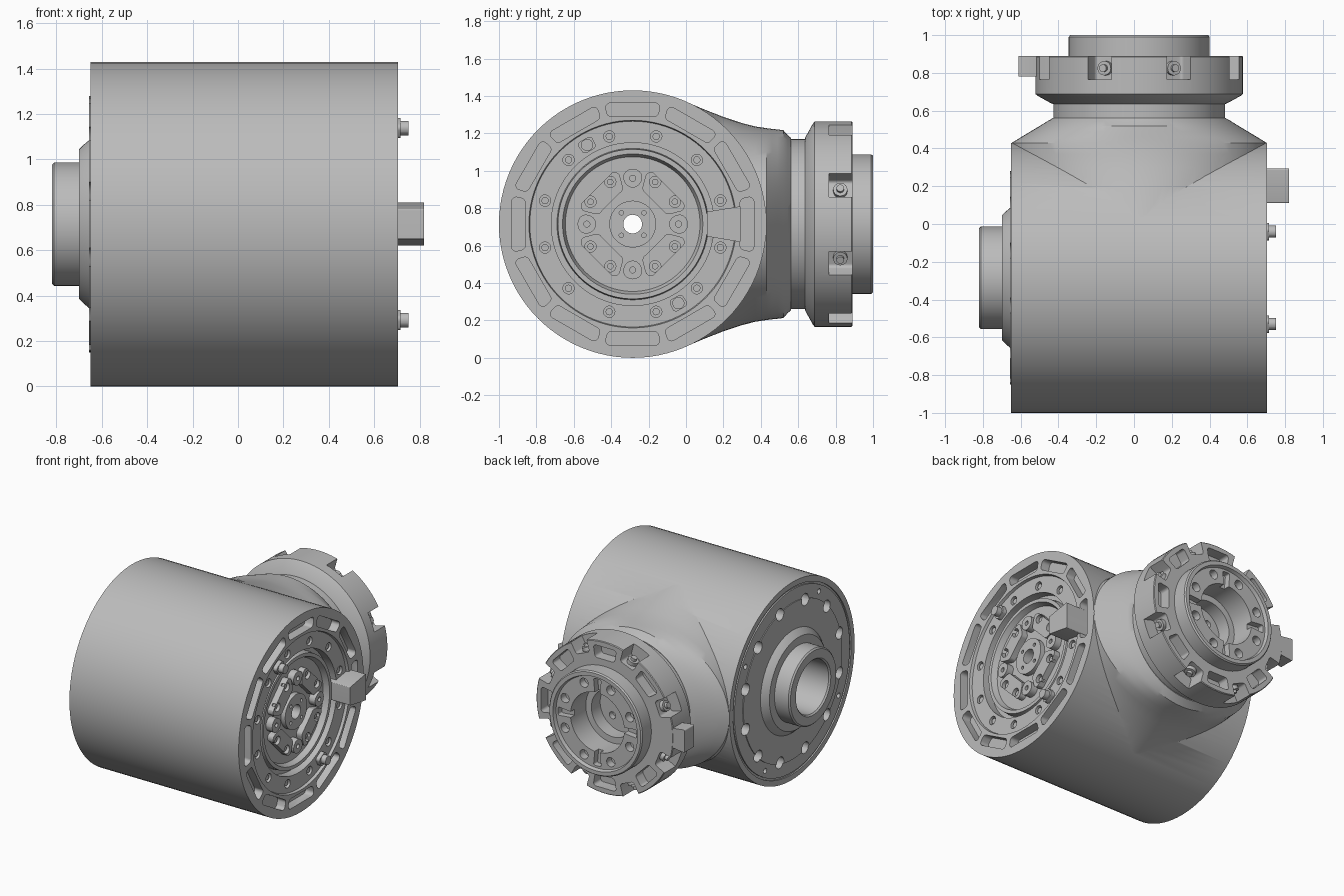
import bpy, bmesh
from math import cos, sin, pi, radians
from mathutils import Matrix, Vector

cube = bpy.data.objects.get("Cube")
if cube:
    bpy.data.objects.remove(cube, do_unlink=True)

grey = bpy.data.materials.new("machined_grey")
grey.use_nodes = True
COLOUR = (0.5, 0.5, 0.5, 1)
grey.diffuse_color = COLOUR
grey.node_tree.nodes["Principled BSDF"].inputs["Base Color"].default_value = COLOUR

CX, CY, CZ = 0.0275, -0.285, 0.715   # centres of the two crossing axes


def place(axis, p, q, h):
    """Point p, q across the axis and h along it."""
    return Vector((h, CY + p, CZ + q)) if axis == "X" else Vector((CX + p, h, CZ + q))


def finish(name, bm):
    bmesh.ops.recalc_face_normals(bm, faces=bm.faces)
    mesh = bpy.data.meshes.new(name)
    bm.to_mesh(mesh)
    bm.free()
    mesh.materials.append(grey)
    ob = bpy.data.objects.new(name, mesh)
    bpy.context.collection.objects.link(ob)
    return ob


def lathe(name, axis, profile, steps=96):
    bm = bmesh.new()
    verts = [bm.verts.new(place(axis, r, 0, h)) for r, h in profile]
    edges = [bm.edges.new(pair) for pair in zip(verts, verts[1:])]
    bmesh.ops.spin(bm, geom=verts + edges, cent=place(axis, 0, 0, 0),
                   axis=(1, 0, 0) if axis == "X" else (0, 1, 0),
                   angle=2 * pi, steps=steps)
    bmesh.ops.remove_doubles(bm, verts=bm.verts, dist=0.0005)
    return finish(name, bm)


def pad(bm, axis, radius, half_r, angle, half_s, corner, low, high):
    """Prism with a rounded outline, bent around the axis."""
    outline = []
    for k, (su, sv) in enumerate(((1, 1), (-1, 1), (-1, -1), (1, -1))):
        for j in range(6):
            t = k * pi / 2 + j * pi / 10
            u = su * (half_r - corner) + corner * cos(t)
            v = sv * (half_s - corner) + corner * sin(t)
            a = radians(angle) + v / radius
            outline.append(((radius + u) * cos(a), (radius + u) * sin(a)))
    bottom = [bm.verts.new(place(axis, p, q, low)) for p, q in outline]
    top = [bm.verts.new(place(axis, p, q, high)) for p, q in outline]
    bmesh.ops.remove_doubles(bm, verts=bottom + top, dist=0.00001)
    bottom = [v for v in bottom if v.is_valid]
    top = [v for v in top if v.is_valid]
    bm.faces.new(bottom)
    bm.faces.new(top)
    n = len(top)
    for i in range(n):
        j = (i + 1) % n
        bm.faces.new((bottom[i], bottom[j], top[j], top[i]))


def disc(bm, axis, radius, angle, size, low, high):
    pad(bm, axis, radius, size, angle, size, size * 0.98, low, high)


def combine(target, other, operation):
    mod = target.modifiers.new(operation, "BOOLEAN")
    mod.operation = operation
    mod.solver = "EXACT"
    mod.object = other
    bpy.context.view_layer.objects.active = target
    bpy.ops.object.modifier_apply(modifier=mod.name)
    bpy.data.objects.remove(other, do_unlink=True)


# Main housing: stepped recess on one end, hollow boss on the other
body = lathe("main_housing", "X", [
    (.05, .665), (.125, .665), (.125, .63), (.36, .63), (.375, .67), (.4, .67),
    (.405, .62), (.435, .62), (.435, .685), (.55, .685), (.555, .705),
    (.715, .705), (.715, -.65), (.675, -.65), (.675, -.64), (.66, -.64),
    (.66, -.65), (.565, -.65), (.565, -.656), (.37, -.656), (.35, -.68),
    (.33, -.7), (.272, -.7), (.272, -.81), (.262, -.82), (.2, -.82),
    (.19, -.81), (.19, -.55), (.05, -.55), (.05, .665)])

# Flared shoulder blending the housing into the neck
bm = bmesh.new()
rings = []
for y, half_x, half_z in ((-.05, .55, .66), (0, .56, .655), (.05, .57, .633),
                          (.1, .58, .612), (.2, .645, .573), (.3, .668, .54),
                          (.37, .674, .522), (.43, .674, .513), (.46, .625, .509),
                          (.49, .575, .506), (.52, .525, .502), (.545, .485, .475),
                          (.562, .455, .46)):
    rings.append([bm.verts.new(place("Y", half_x * cos(i * pi / 48),
                                     half_z * sin(i * pi / 48), y)) for i in range(96)])
for a, b in zip(rings, rings[1:]):
    for i in range(96):
        j = (i + 1) % 96
        bm.faces.new((a[i], a[j], b[j], b[i]))
bm.faces.new(rings[0])
bm.faces.new(rings[-1])
combine(body, finish("shoulder", bm), "UNION")

# Slots and bolt holes in both ends of the housing
bm = bmesh.new()
for k in range(12):
    pad(bm, "X", .622, .037, 30 * k, .142, .025, .64, .8)
    disc(bm, "X", .485, 30 * k + 15, .03, .65, .8)
    disc(bm, "X", .555, 30 * k + 15, .042, -.7, -.58)
for k in range(4):
    disc(bm, "X", .085, 90 * k + 45, .012, .64, .7)
    disc(bm, "X", .615, 90 * k + 30, .018, -.7, -.62)
    disc(bm, "X", .12, 90 * k + 45, .016, -.6, -.5)
combine(body, finish("housing_cutter", bm), "DIFFERENCE")

# Four arc pads around the hub, each with two bolt holes
bm = bmesh.new()
for k in range(4):
    pad(bm, "X", .238, .058, 90 * k + 45, .125, .03, .62, .675)
pads = finish("hub_pads", bm)
bm = bmesh.new()
for k in range(4):
    for offset in (28, 62):
        disc(bm, "X", .255, 90 * k + offset, .03, .645, .8)
combine(pads, finish("pad_cutter", bm), "DIFFERENCE")

# Round bosses between the pads, with sunken centres
bm = bmesh.new()
for k in range(4):
    disc(bm, "X", .245, 90 * k, .05, .62, .68)
bosses = finish("hub_bosses", bm)
bm = bmesh.new()
for k in range(4):
    disc(bm, "X", .245, 90 * k, .016, .65, .8)
combine(bosses, finish("boss_cutter", bm), "DIFFERENCE")

# Screw heads sunk in the bolt holes
bm = bmesh.new()
for k in range(12):
    disc(bm, "X", .485, 30 * k + 15, .019, .64, .675)
for k in range(4):
    for offset in (28, 62):
        disc(bm, "X", .255, 90 * k + offset, .017, .64, .66)
finish("screw_heads", bm)

# Locating pins and the alignment key
bm = bmesh.new()
for angle in (120, -60):
    pad(bm, "X", .488, .035, angle, .042, .02, .66, .715)
    disc(bm, "X", .488, angle, .032, .66, .752)
finish("locating_pins", bm)
bm = bmesh.new()
pad(bm, "X", .493, .092, 0, .081, .006, .61, .82)
finish("alignment_key", bm)

# Rear neck, mounting collar and hollow output boss
collar = lathe("rear_collar", "Y", [
    (0, .5), (.455, .5), (.455, .635), (.468, .64), (.54, .68), (.549, .688),
    (.549, .885), (.544, .89), (.373, .89), (.373, .99), (.365, 1), (.338, 1),
    (.33, .975), (.215, .975), (.215, .8), (.17, .8), (.17, .7), (0, .7)])

# Collar notches, face pockets and bolt holes
bm = bmesh.new()
for k in range(8):
    pad(bm, "Y", .535, .075, 45 * k + 22.5, .066, .02, .765, .95)
    disc(bm, "Y", .28, 45 * k + 22.5, .033, .92, 1.05)
    if k != 4:
        pad(bm, "Y", .47, .045, 45 * k, .085, .02, .81, .95)
for k in range(4):
    pad(bm, "Y", .25, .065, 90 * k, .024, .01, .93, 1.05)
    disc(bm, "Y", .1, 90 * k + 45, .025, .66, .75)
combine(collar, finish("collar_cutter", bm), "DIFFERENCE")

# Radial clamp screws in the notches, each a ring around a socket
bm = bmesh.new()
for k in range(8):
    a = radians(45 * k + 22.5)
    out = Vector((cos(a), 0, sin(a)))
    turn = out.to_track_quat("Z", "Y").to_matrix().to_4x4()
    for size, reach in ((.038, .485), (.02, .505)):
        bmesh.ops.create_cone(bm, cap_ends=True, segments=20, radius1=size, radius2=size,
                              depth=.08, matrix=Matrix.Translation(
                                  place("Y", 0, 0, .825) + out * (reach - .04)) @ turn)
finish("clamp_screws", bm)

# Rear key on the collar edge
bm = bmesh.new()
pad(bm, "Y", .58, .064, 180, .075, .008, .78, .889)
finish("collar_key", bm)

bpy.ops.object.select_all(action="DESELECT")
for ob in bpy.context.collection.objects:
    if ob.type == "MESH":
        ob.select_set(True)
        bpy.context.view_layer.objects.active = ob
bpy.ops.object.shade_smooth_by_angle(angle=radians(30))
